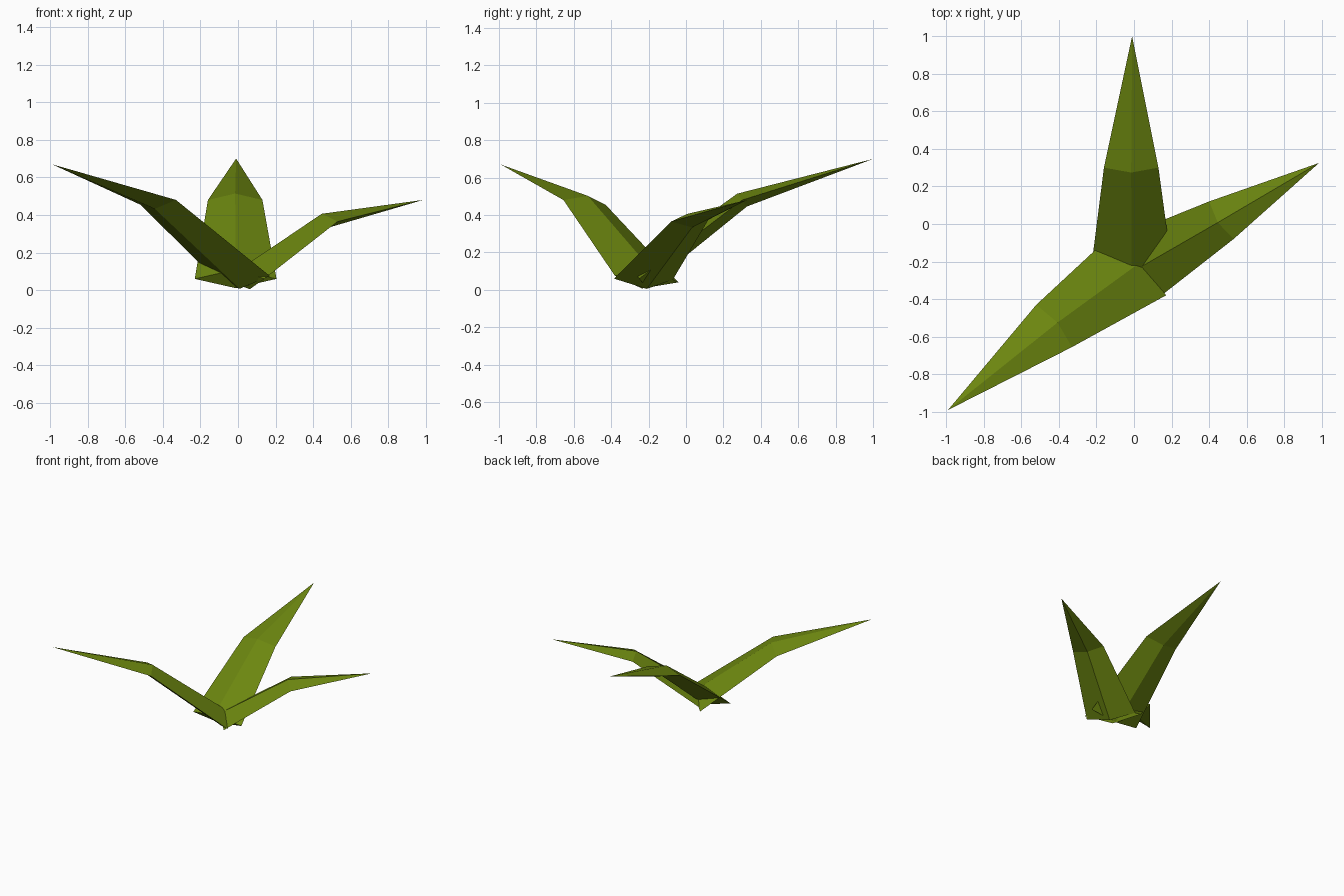
import bpy
import bmesh
from mathutils import Vector

default_cube = bpy.data.objects.get("Cube")
if default_cube:
    bpy.data.objects.remove(default_cube, do_unlink=True)

# Single olive leaf colour
leaf_green = bpy.data.materials.new("olive_green")
leaf_colour = (0.15, 0.24, 0.005, 1.0)
leaf_green.diffuse_color = leaf_colour
leaf_green.use_nodes = True
shader = leaf_green.node_tree.nodes["Principled BSDF"]
shader.inputs["Base Color"].default_value = leaf_colour
shader.inputs["Roughness"].default_value = 0.9

BASE_THICKNESS = 0.062
BEND_THICKNESS = 0.043


def diamond_ring(bm, left, right, normal, thickness):
    """Four-cornered cross-section: left edge, keel, right edge, ridge."""
    middle = (left + right) / 2
    corners = (left, middle - normal * thickness, right, middle + normal * thickness)
    return [bm.verts.new(corner) for corner in corners]


def build_leaf(name, base_left, base_right, bend_left, bend_right, tip):
    """Closed, folded blade that rises from its base, bends and ends in a point."""
    base_left, base_right, bend_left, bend_right, tip = map(
        Vector, (base_left, base_right, bend_left, bend_right, tip))
    along = bend_left + bend_right - base_left - base_right
    normal = (base_right - base_left).cross(along).normalized()

    bm = bmesh.new()
    base = diamond_ring(bm, base_left, base_right, normal, BASE_THICKNESS)
    bend = diamond_ring(bm, bend_left, bend_right, normal, BEND_THICKNESS)
    point = bm.verts.new(tip)
    bm.faces.new(base)
    for i in range(len(base)):
        j = (i + 1) % len(base)
        bm.faces.new((base[i], base[j], bend[j], bend[i]))
        bm.faces.new((bend[i], bend[j], point))
    bmesh.ops.recalc_face_normals(bm, faces=bm.faces)

    mesh = bpy.data.meshes.new(name)
    bm.to_mesh(mesh)
    bm.free()
    mesh.materials.append(leaf_green)
    leaf = bpy.data.objects.new(name, mesh)
    bpy.context.collection.objects.link(leaf)
    return leaf


# Tall leaf leaning backwards
build_leaf(
    "back_leaf",
    base_left=(-0.23, -0.25, 0.06), base_right=(0.205, -0.25, 0.06),
    bend_left=(-0.16, 0.30, 0.48), bend_right=(0.13, 0.30, 0.48),
    tip=(-0.01, 1.0, 0.70))

# Long leaf reaching to the front right
build_leaf(
    "front_right_leaf",
    base_left=(0.17, -0.38, 0.075), base_right=(-0.10, -0.04, 0.04),
    bend_left=(-0.33, -0.655, 0.48), bend_right=(-0.52, -0.43, 0.455),
    tip=(-0.99, -0.99, 0.67))

# Shorter, flatter leaf reaching to the left
build_leaf(
    "left_leaf",
    base_left=(-0.07, -0.07, 0.055), base_right=(0.14, -0.385, 0.06),
    bend_left=(0.40, 0.12, 0.375), bend_right=(0.53, -0.08, 0.365),
    tip=(0.985, 0.325, 0.48))
